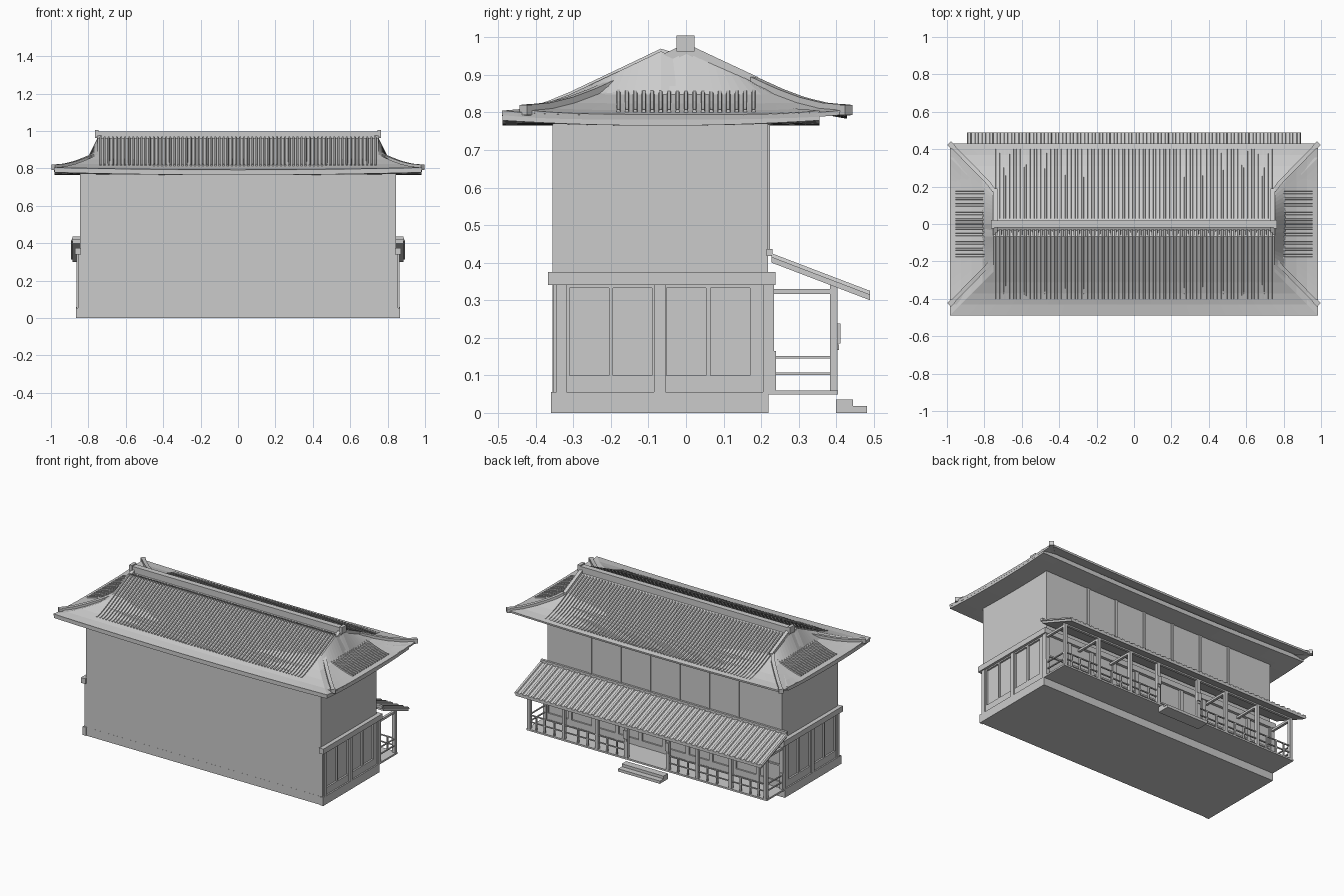
import bpy, bmesh
from mathutils import Vector

if "Cube" in bpy.data.objects:
    bpy.data.objects.remove(bpy.data.objects["Cube"])


def finish(bm, name):
    bmesh.ops.remove_doubles(bm, verts=bm.verts, dist=1e-5)
    bmesh.ops.recalc_face_normals(bm, faces=bm.faces)
    me = bpy.data.meshes.new(name)
    bm.to_mesh(me)
    bm.free()
    ob = bpy.data.objects.new(name, me)
    bpy.context.collection.objects.link(ob)
    return ob


def boxes(name, items):
    """Each item: x0, x1, y0, y1, z0, z1"""
    me = bpy.data.meshes.new(name)
    vs, fs = [], []
    for x0, x1, y0, y1, z0, z1 in items:
        n = len(vs)
        vs += [(x, y, z) for x in (x0, x1) for y in (y0, y1) for z in (z0, z1)]
        fs += [[n + i for i in f] for f in ((0, 1, 3, 2), (4, 6, 7, 5), (0, 4, 5, 1),
                                            (2, 3, 7, 6), (0, 2, 6, 4), (1, 5, 7, 3))]
    me.from_pydata(vs, [], fs)
    ob = bpy.data.objects.new(name, me)
    bpy.context.collection.objects.link(ob)
    return ob


def mirror_x(items):
    return items + [(-b, -a, *r) for a, b, *r in items]


def sweep(bm, pts, side, section):
    """Sweep a closed section of (sideways, up) pairs along points"""
    side = Vector(side).normalized()
    rings = [[bm.verts.new(Vector(p) + side * s + Vector((0, 0, u))) for s, u in section] for p in pts]
    n = len(section)
    for a, b in zip(rings, rings[1:]):
        for i in range(n):
            bm.faces.new((a[i], a[(i + 1) % n], b[(i + 1) % n], b[i]))
    bm.faces.new(rings[0])
    bm.faces.new(rings[-1][::-1])


# roof curves: t is the distance from the ridge
PROFILE = [(0, .965), (.1, .918), (.19, .876), (.25, .848), (.31, .824), (.37, .806), (.43, .795)]
SHIFT = -.067


def height(t):
    t = min(abs(t), .43)
    for (a, za), (b, zb) in zip(PROFILE, PROFILE[1:]):
        if t <= b:
            return za + (zb - za) * (t - a) / (b - a)
    return .795


def half_width(t):
    return .75 + max(0, t - .19) / .24 * .235


def lift(x, y):
    return .012 * (x / .985) ** 2 * (y / .43) ** 4


def roof_shell(name, shift, k, drop):
    bm = bmesh.new()
    N = 20

    def v(x, y):
        t = max(abs(y), .19 + (abs(x) - .75) / .235 * .24 if abs(x) > .75 else 0)
        return bm.verts.new((x, y * k + shift, height(t) + lift(x, y) - drop))

    def grid(rows):
        for a, b in zip(rows, rows[1:]):
            for i in range(N):
                bm.faces.new((a[i], a[i + 1], b[i + 1], b[i]))
    ts = [p[0] for p in PROFILE]
    for s in (-1, 1):
        grid([[v(half_width(t) * (2 * i / N - 1), s * t) for i in range(N + 1)] for t in ts])
        grid([[v(s * half_width(t), t * (2 * i / N - 1)) for i in range(N + 1)] for t in ts[2:]])
    bm.normal_update()
    ob = finish(bm, name)
    m = ob.modifiers.new("thick", 'SOLIDIFY')
    m.thickness = .012
    m.offset = -1 if ob.data.polygons[0].normal.z > 0 else 1
    return ob


roof_shell("tile_roof", 0, 1, 0)
roof_shell("roof_underlay", SHIFT, .983, .002)

# soffit slab, sagging slightly between the corners
bm = bmesh.new()
N = 16
for z in (.765, .79):
    g = [[bm.verts.new((.982 * (2 * i / N - 1), SHIFT + .422 * (2 * j / N - 1),
                        z + .014 * (2 * i / N - 1) ** 2 * (2 * j / N - 1) ** 2))
          for j in range(N + 1)] for i in range(N + 1)]
    for i in range(N):
        for j in range(N):
            bm.faces.new((g[i][j], g[i + 1][j], g[i + 1][j + 1], g[i][j + 1]))
bmesh.ops.bridge_loops(bm, edges=[e for e in bm.edges if e.is_boundary])
finish(bm, "eave_soffit")

# tile ribs on all four slopes
bm = bmesh.new()
RIB = [(-.007, -.006), (-.004, .007), (.004, .007), (.007, -.006)]


def top_z(y):
    return max(height(y), height((y - SHIFT) / .983) - .002)


for i in range(68):
    x = -.735 + i * 1.47 / 67
    for s in (-1, 1):
        sweep(bm, [(x, s * t, top_z(s * t)) for t in (.03, .067, .1, .15, .19, .25, .31, .37, .4)],
              (1, 0, 0), RIB)
for i in range(17):
    y = -.18 + i * .0225
    for s in (-1, 1):
        sweep(bm, [(s * half_width(t), y, height(t)) for t in (.2, .25, .31, .37, .4)], (0, 1, 0), RIB)
finish(bm, "roof_tile_ribs")

# gable walls closing the triangular ends
bm = bmesh.new()
for s in (-1, 1):
    for shift in (0, SHIFT):
        sweep(bm, [(s * .70, shift, 0), (s * .73, shift, 0)], (0, 1, 0),
              [(-.19, .86), (.19, .86), (.19, .87), (0, .955), (-.19, .87)])
finish(bm, "gable_walls")

# main ridge with end ornaments, gable ridges and hip ridges
boxes("main_ridge", [(-.755, .755, -.018, .018, .94, .997)]
      + mirror_x([(.745, .765, -.025, .022, .962, 1.005)]))
bm = bmesh.new()
BAR = [(-.011, -.015), (-.011, .014), (.011, .014), (.011, -.015)]
for sx in (-1, 1):
    for sy in (-1, 1):
        sweep(bm, [(sx * .742, sy * t, height(t) + .005) for t in (0, .1, .19)], (1, 0, 0), BAR)
        sweep(bm, [(sx * half_width(t), sy * t, height(t) + lift(half_width(t), t))
                   for t in (.18, .22, .25, .28, .31, .34, .37, .4, .43)], (1, -sx * sy, 0), BAR)
        sweep(bm, [(sx * x, sy * y, .803) for x, y in ((.968, .413), (.988, .433))],
              (1, -sx * sy, 0), [(-.014, -.01), (-.014, .017), (.014, .017), (.014, -.01)])
finish(bm, "hip_ridges")

# main body and plinth
boxes("house_body", [(-.845, .845, -.355, .218, .0, .78)])
boxes("plinth", [(-.865, .865, -.3555, .22, 0, .055)] + mirror_x([(.84, .865, -.36, .22, 0, .055)]))

# side wall framing: posts, rails and the capping beam
side = [(.84, .872, -.368, .238, .34, .375)]
side += [(.84, .864, a, b, .055, .34) for a, b in ((-.345, -.318), (-.085, -.055), (.205, .235))]
side += [(.84, .856, a, b, .055, .34) for a, b in ((-.354, -.31), (-.205, -.195), (-.09, -.052),
                                                 (.053, .065), (.17, .22))]
side += [(.84, .856, -.35, .22, a, b) for a, b in ((.055, .1), (.332, .345))]
boxes("side_wall_frames", mirror_x(side))

# back wall framing on the ground floor and the upper window row
back = [(-.86, .86, .21, .236, .34, .375), (-.845, .845, .21, .228, .06, .1),
        (-.845, .845, .21, .226, .2, .21)]
back += [(x - .012, x + .012, .21, .23, .06, .34) for x in [-.845 + i * .169 for i in range(11)]]
boxes("back_wall_frames", back)
boxes("upper_windows", [(x - .008, x + .008, .21, .224, .42, .78) for x in [-.53 + i * .212 for i in range(6)]]
      + [(-.53, .53, .21, .223, .42, .435)])

# porch floor and steps
boxes("porch_floor", [(-.865, .865, .215, .405, .049, .06)])
boxes("steps", [(-.15, .15, .4, .445, 0, .036), (-.15, .15, .4, .482, 0, .018)])

# porch posts and beams
posts = [(.84, .862, .225, .24, .05, .165)]
for x in (.85, .6, .36):
    posts += [(x - .01, x + .01, .383, .404, .055, .345), (x - .008, x + .008, .22, .39, .316, .33)]
boxes("porch_posts", mirror_x(posts) + [(-.86, .86, .386, .402, .325, .345)])

# gate posts with lanterns
boxes("gate_posts", mirror_x([(.138, .162, .383, .404, .055, .345), (.137, .163, .404, .412, .185, .238),
                              (.143, .157, .392, .408, .168, .182)]))

# railings
rails = []
for z in (.104, .148):
    rails += [(.15, .86, .39, .398, z - .003, z + .003), (.848, .856, .235, .39, z - .003, z + .003)]
rails += [(x - .004, x + .004, .388, .4, .06, .15) for x in (.22, .29, .43, .5, .67, .74, .8)]
boxes("porch_railings", mirror_x(rails))

# porch roof with ribs
bm = bmesh.new()
slope = [(.228, .418), (.49, .318)]
sweep(bm, [(-.885, *slope[0]), (-.885, *slope[1])], (1, 0, 0), [(0, -.018), (0, 0), (1.77, 0), (1.77, -.018)])
for i in range(46):
    x = -.88 + i * 1.76 / 45
    sweep(bm, [(x, *slope[0]), (x, *slope[1])], (1, 0, 0),
          [(-.012, -.004), (-.007, .007), (.007, .007), (.012, -.004)])
finish(bm, "porch_roof")
boxes("porch_roof_ridge", [(-.885, .885, .214, .231, .418, .436)])
